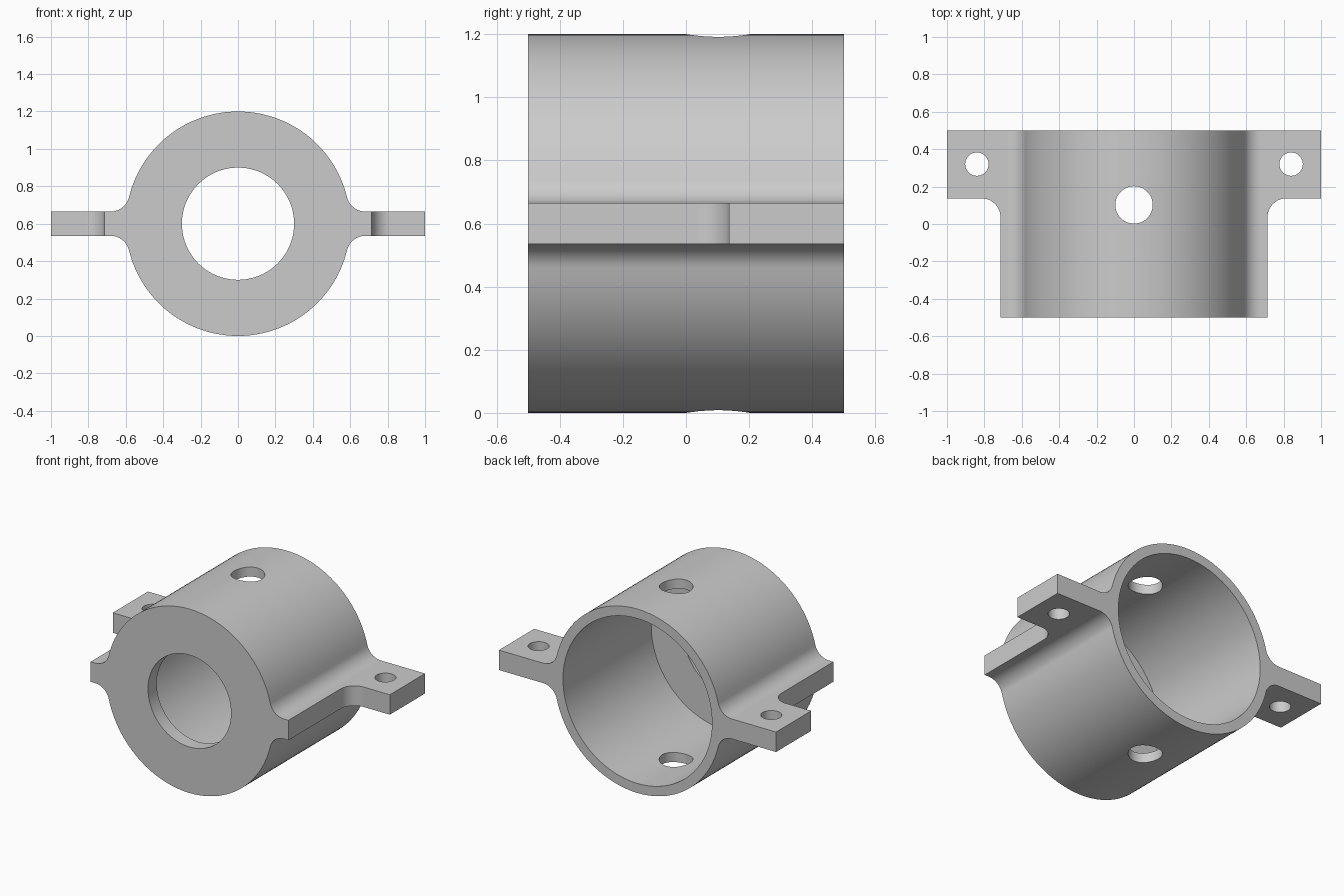
import bpy
import bmesh
from math import sin, cos, pi, atan2, sqrt
from mathutils import Matrix

if "Cube" in bpy.data.objects:
    bpy.data.objects.remove(bpy.data.objects["Cube"], do_unlink=True)

AXIS_Z = 0.6      # height of the bore axis
R_OUT, R_IN, R_HOLE = 0.6, 0.538, 0.3
HALF_LEN, WALL = 0.5, 0.09
EAR = 0.065       # half thickness of the ears
FILLET = 0.1

metal = bpy.data.materials.new("grey metal")
metal.use_nodes = True
metal.diffuse_color = (0.6, 0.6, 0.6, 1)
metal.node_tree.nodes["Principled BSDF"].inputs["Base Color"].default_value = (0.6, 0.6, 0.6, 1)


def arc(cx, cy, r, a0, a1, n):
    return [(cx + r * cos(a0 + (a1 - a0) * i / n), cy + r * sin(a0 + (a1 - a0) * i / n))
            for i in range(n + 1)]


def prism(name, points, to_3d, direction):
    """Extrude a closed outline along a direction."""
    bm = bmesh.new()
    face = bm.faces.new([bm.verts.new(to_3d(u, v)) for u, v in points])
    grown = bmesh.ops.extrude_face_region(bm, geom=[face])
    bmesh.ops.translate(bm, vec=direction,
                        verts=[g for g in grown["geom"] if isinstance(g, bmesh.types.BMVert)])
    bmesh.ops.recalc_face_normals(bm, faces=bm.faces)
    mesh = bpy.data.meshes.new(name)
    bm.to_mesh(mesh)
    bm.free()
    obj = bpy.data.objects.new(name, mesh)
    bpy.context.collection.objects.link(obj)
    mesh.materials.append(metal)
    return obj


def along_y(name, points, y0, y1):
    return prism(name, points, lambda u, v: (u, y0, AXIS_Z + v), (0, y1 - y0, 0))


def along_z(name, points):
    return prism(name, points, lambda u, v: (u, v, -0.2), (0, 0, 1.6))


def circle(cx, cy, r, n):
    return arc(cx, cy, r, 0, 2 * pi, n)[:-1]


# Barrel and ears: one quarter outline, mirrored round the axis
fz = EAR + FILLET
fx = sqrt((R_OUT + FILLET) ** 2 - fz ** 2)
join = atan2(fz, fx)
quarter = [(1, EAR)] + arc(fx, fz, FILLET, -pi / 2, join - pi, 12)
quarter += arc(0, 0, R_OUT, join, pi / 2, 26)[1:]
upper = quarter + [(-x, z) for x, z in reversed(quarter[:-1])]
outline = upper + [(x, -z) for x, z in reversed(upper) if z > 0]
body = along_y("clamp_housing", outline, -HALF_LEN, HALF_LEN)

# Cutters: counterbore, front opening, cross hole, ear holes and ear notches
cutters = [
    along_y("counterbore_cutter", circle(0, 0, R_IN, 104), WALL - HALF_LEN, 0.7),
    along_y("opening_cutter", circle(0, 0, R_HOLE, 80), -0.7, 0),
    along_z("cross_hole_cutter", circle(0, 0.102, 0.1, 48)),
]
step_x, step_y = 0.714, 0.137
notch = [(1.2, -0.7), (1.2, step_y)]
notch += arc(step_x + FILLET, step_y - FILLET, FILLET, pi / 2, pi, 14) + [(step_x, -0.7)]
for side in (1, -1):
    cutters.append(along_z("ear_hole_cutter", circle(side * 0.84, 0.32, 0.0625, 40)))
    cutters.append(along_z("ear_notch_cutter", [(side * x, y) for x, y in notch]))

for cutter in cutters:
    cutter.hide_render = True
    mod = body.modifiers.new(cutter.name, "BOOLEAN")
    mod.operation = "DIFFERENCE"
    mod.solver = "EXACT"
    mod.object = cutter

# Bake the cuts and drop the cutters
depsgraph = bpy.context.evaluated_depsgraph_get()
cut_mesh = bpy.data.meshes.new_from_object(body.evaluated_get(depsgraph))
body.modifiers.clear()
body.data = cut_mesh
for cutter in cutters:
    bpy.data.objects.remove(cutter, do_unlink=True)

# Smooth curved walls, crisp rims
bpy.ops.object.select_all(action="DESELECT")
body.select_set(True)
bpy.context.view_layer.objects.active = body
bpy.ops.object.shade_smooth_by_angle(angle=pi / 6)
weighted = body.modifiers.new("even_shading", "WEIGHTED_NORMAL")
weighted.keep_sharp = True
